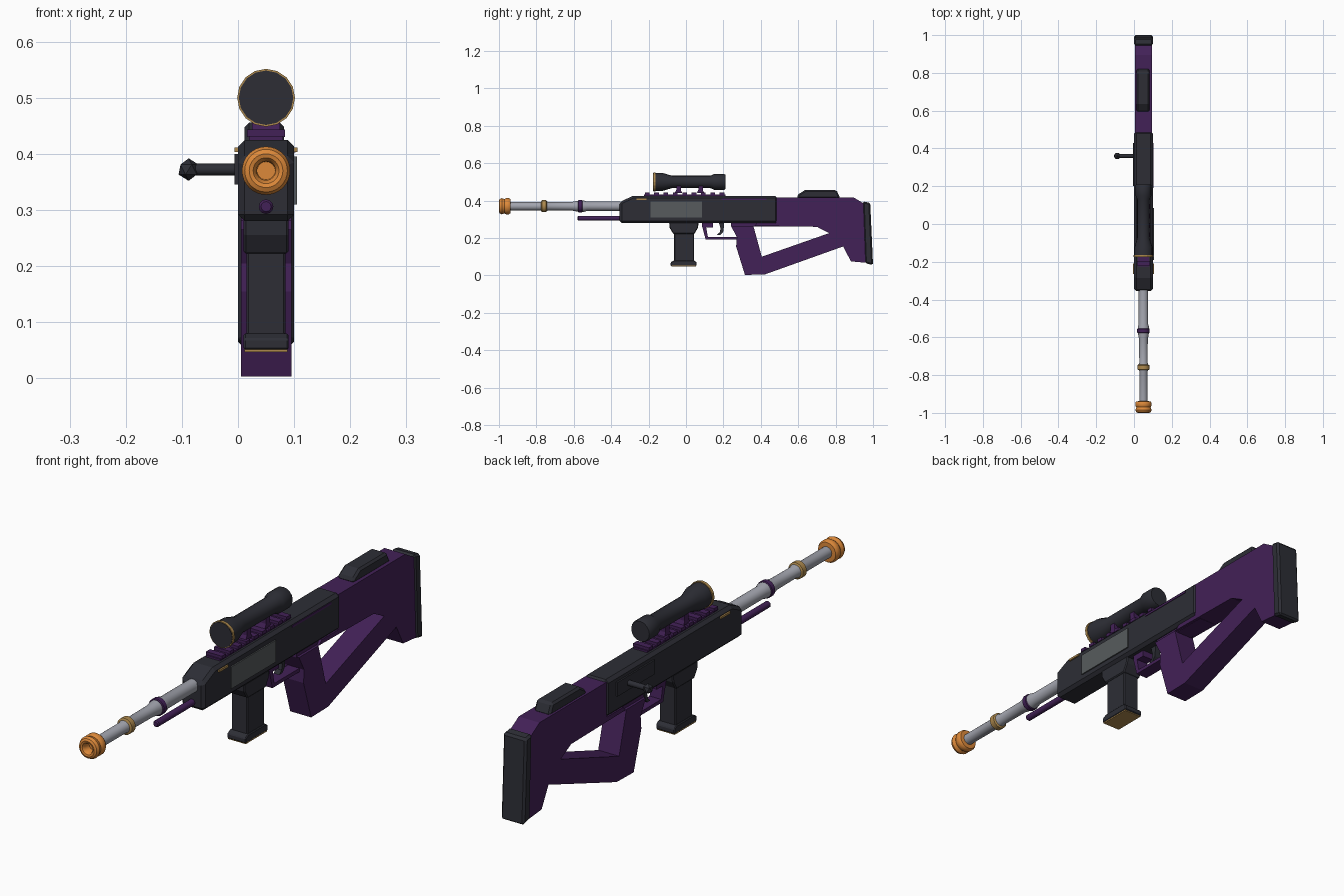
import bpy, bmesh, math
from mathutils import Vector, Matrix

CX = 0.05  # x of the long axis


def material(name, r, g, b):
    m = bpy.data.materials.new(name)
    m.diffuse_color = (r, g, b, 1)
    return m


DARK = material("charcoal", 0.026, 0.027, 0.036)
PURPLE = material("deep purple", 0.055, 0.015, 0.095)
ORANGE = material("orange", 0.72, 0.25, 0.042)
SILVER = material("silver", 0.36, 0.37, 0.42)
GOLD = material("gold", 0.42, 0.25, 0.075)
GREY = material("panel grey", 0.095, 0.105, 0.11)


def finish(name, bm, mat, bevel=0.0, smooth=False):
    bmesh.ops.remove_doubles(bm, verts=bm.verts, dist=1e-5)
    bmesh.ops.recalc_face_normals(bm, faces=bm.faces)
    me = bpy.data.meshes.new(name)
    bm.to_mesh(me)
    bm.free()
    ob = bpy.data.objects.new(name, me)
    bpy.context.collection.objects.link(ob)
    me.materials.append(mat)
    if bevel:
        add_bevel(ob, bevel)
    if smooth:
        bpy.ops.object.select_all(action='DESELECT')
        ob.select_set(True)
        bpy.context.view_layer.objects.active = ob
        bpy.ops.object.shade_smooth_by_angle(angle=math.radians(35))
    return ob


def add_bevel(ob, width):
    m = ob.modifiers.new("bevel", 'BEVEL')
    m.width = width
    m.segments = 1
    m.limit_method = 'ANGLE'
    m.angle_limit = math.radians(40)


def plate(name, pts, x0, x1, mat, bevel=0.0):
    """Side profile of (y, z) points extruded from x0 to x1."""
    bm = bmesh.new()
    f = bm.faces.new([bm.verts.new((x0, y, z)) for y, z in pts])
    r = bmesh.ops.extrude_face_region(bm, geom=[f])
    moved = [v for v in r['geom'] if isinstance(v, bmesh.types.BMVert)]
    bmesh.ops.translate(bm, verts=moved, vec=(x1 - x0, 0, 0))
    return finish(name, bm, mat, bevel)


def box(name, x, y, z, mat, bevel=0.0):
    pts = [(y[0], z[0]), (y[1], z[0]), (y[1], z[1]), (y[0], z[1])]
    return plate(name, pts, x[0], x[1], mat, bevel)


def lathe(name, prof, z, mat, sides=24, smooth=True):
    """Revolve (y, radius) points around the long axis at height z."""
    bm = bmesh.new()
    rings = []
    for y, r in prof:
        ring = []
        for i in range(sides):
            a = 2 * math.pi * i / sides
            ring.append(bm.verts.new((CX + r * math.cos(a), y, z + r * math.sin(a))))
        rings.append(ring)
    for a, b in zip(rings, rings[1:]):
        for i in range(sides):
            j = (i + 1) % sides
            bm.faces.new((a[i], a[j], b[j], b[i]))
    bm.faces.new(rings[0])
    bm.faces.new(rings[-1])
    return finish(name, bm, mat, 0, smooth)


# Receiver
plate("receiver", [(-0.355, 0.28), (0.49, 0.28), (0.49, 0.425), (-0.285, 0.425), (-0.355, 0.392)],
      0.0, 0.1, DARK, 0.012)
box("side_panel", (0.098, 0.105), (-0.19, 0.085), (0.31, 0.395), GREY)
box("side_stripe", (0.098, 0.1025), (0.19, 0.43), (0.402, 0.411), PURPLE)
box("bolt_slot_cover", (-0.006, 0.002), (0.20, 0.43), (0.345, 0.40), DARK)
for side, xs in (("left", (-0.006, 0.002)), ("right", (0.098, 0.106))):
    box("gold_mark_" + side, xs, (-0.265, -0.21), (0.403, 0.411), GOLD)

# Barrel with its rings and muzzle
lathe("barrel", [(-0.95, 0.022), (-0.78, 0.022), (-0.77, 0.026), (-0.745, 0.026), (-0.735, 0.022),
                 (-0.61, 0.023), (-0.585, 0.028), (-0.545, 0.03), (-0.53, 0.025), (-0.35, 0.025)],
      0.37, SILVER)
lathe("purple_ring", [(-0.577, 0.030), (-0.574, 0.033), (-0.556, 0.033), (-0.553, 0.030)], 0.37, PURPLE)
lathe("gold_ring", [(-0.774, 0.026), (-0.770, 0.032), (-0.748, 0.032), (-0.744, 0.026)], 0.37, GOLD)
lathe("muzzle", [(-0.965, 0.016), (-0.99, 0.017), (-0.998, 0.023), (-1.0, 0.030), (-0.996, 0.038),
                 (-0.985, 0.043), (-0.97, 0.038), (-0.962, 0.043), (-0.947, 0.043), (-0.939, 0.038),
                 (-0.938, 0.022)], 0.37, ORANGE, 32)
lathe("guide_rod", [(-0.58, 0.009), (-0.575, 0.013), (-0.35, 0.013)], 0.306, PURPLE, 12)

# Scope, mounts and toothed rail
lathe("scope", [(-0.172, 0.048), (-0.125, 0.048), (-0.075, 0.033), (0.13, 0.033), (0.15, 0.042),
                (0.205, 0.042), (0.21, 0.039)], 0.5, DARK, 16)
lathe("scope_gold_rim", [(-0.174, 0.049), (-0.174, 0.0515), (-0.163, 0.0515), (-0.163, 0.047)],
      0.5, GOLD, 16, False)
lathe("scope_lens", [(-0.1755, 0.0485), (-0.172, 0.0485)], 0.5, DARK, 16, False)
box("rail", (0.02, 0.08), (-0.225, 0.21), (0.42, 0.432), PURPLE)
for i in range(9):
    y = -0.22 + i * 0.05
    box("rail_tooth_%d" % i, (0.016, 0.084), (y, y + 0.025), (0.43, 0.443), PURPLE)
for i, y in enumerate((-0.04, 0.078)):
    plate("scope_mount_%d" % i, [(y - 0.02, 0.44), (y + 0.02, 0.44), (y + 0.012, 0.457),
                                 (y + 0.012, 0.485), (y - 0.012, 0.485), (y - 0.012, 0.457)],
          0.025, 0.075, PURPLE)

# Stock with triangular opening
stock = plate("stock", [(0.48, 0.418), (0.895, 0.418), (0.95, 0.385), (0.96, 0.068), (0.882, 0.075),
                        (0.84, 0.155), (0.42, 0.005), (0.315, 0.003), (0.268, 0.155), (0.272, 0.205),
                        (0.24, 0.265), (0.365, 0.265), (0.38, 0.281), (0.48, 0.281)],
              0.005, 0.095, PURPLE)
cutter = plate("stock_opening_cutter", [(0.36, 0.265), (0.70, 0.26), (0.765, 0.226), (0.405, 0.10)],
               -0.1, 0.2, PURPLE)
cutter.hide_render = True
cutter.hide_viewport = True
cut = stock.modifiers.new("opening", 'BOOLEAN')
cut.operation = 'DIFFERENCE'
cut.solver = 'EXACT'
cut.object = cutter
add_bevel(stock, 0.01)
box("stock_tang", (0.015, 0.085), (0.24, 0.50), (0.262, 0.285), PURPLE)
plate("cheek_rest", [(0.595, 0.412), (0.825, 0.412), (0.805, 0.456), (0.635, 0.456), (0.595, 0.43)],
      0.012, 0.082, DARK, 0.008)
plate("butt_pad", [(0.945, 0.396), (0.985, 0.388), (1.0, 0.055), (0.957, 0.066)], 0.0, 0.1, DARK, 0.008)

# Magazine
plate("magazine_well", [(-0.09, 0.285), (0.068, 0.285), (0.064, 0.255), (0.045, 0.222),
                        (-0.068, 0.222), (-0.088, 0.255)], 0.01, 0.09, DARK, 0.004)
box("magazine", (0.015, 0.085), (-0.063, 0.043), (0.06, 0.23), DARK, 0.004)
plate("magazine_base", [(-0.082, 0.051), (0.057, 0.051), (0.057, 0.07), (0.043, 0.08),
                        (-0.065, 0.08), (-0.082, 0.07)], 0.01, 0.09, DARK, 0.003)
box("magazine_gold_plate", (0.012, 0.088), (-0.078, 0.053), (0.047, 0.053), GOLD)

# Trigger and guard
plate("trigger_guard", [(0.085, 0.267), (0.105, 0.192), (0.28, 0.192), (0.28, 0.206), (0.117, 0.206),
                        (0.108, 0.255), (0.145, 0.255), (0.145, 0.285), (0.085, 0.285)],
      0.025, 0.075, PURPLE)
plate("trigger", [(0.175, 0.285), (0.185, 0.25), (0.18, 0.23), (0.165, 0.217), (0.185, 0.217),
                  (0.20, 0.235), (0.205, 0.285)], 0.038, 0.062, DARK)

# Bolt handle and faceted knob
bm = bmesh.new()
bmesh.ops.create_cone(bm, cap_ends=True, segments=12, radius1=0.0105, radius2=0.0105, depth=0.10,
                      matrix=Matrix.Translation((-0.035, 0.36, 0.372)) @ Matrix.Rotation(math.pi / 2, 4, 'Y'))
finish("bolt_handle", bm, DARK, 0, True)
bm = bmesh.new()
bmesh.ops.create_icosphere(bm, subdivisions=1, radius=0.02,
                           matrix=Matrix.Translation((-0.088, 0.36, 0.372)))
finish("bolt_knob", bm, DARK)
